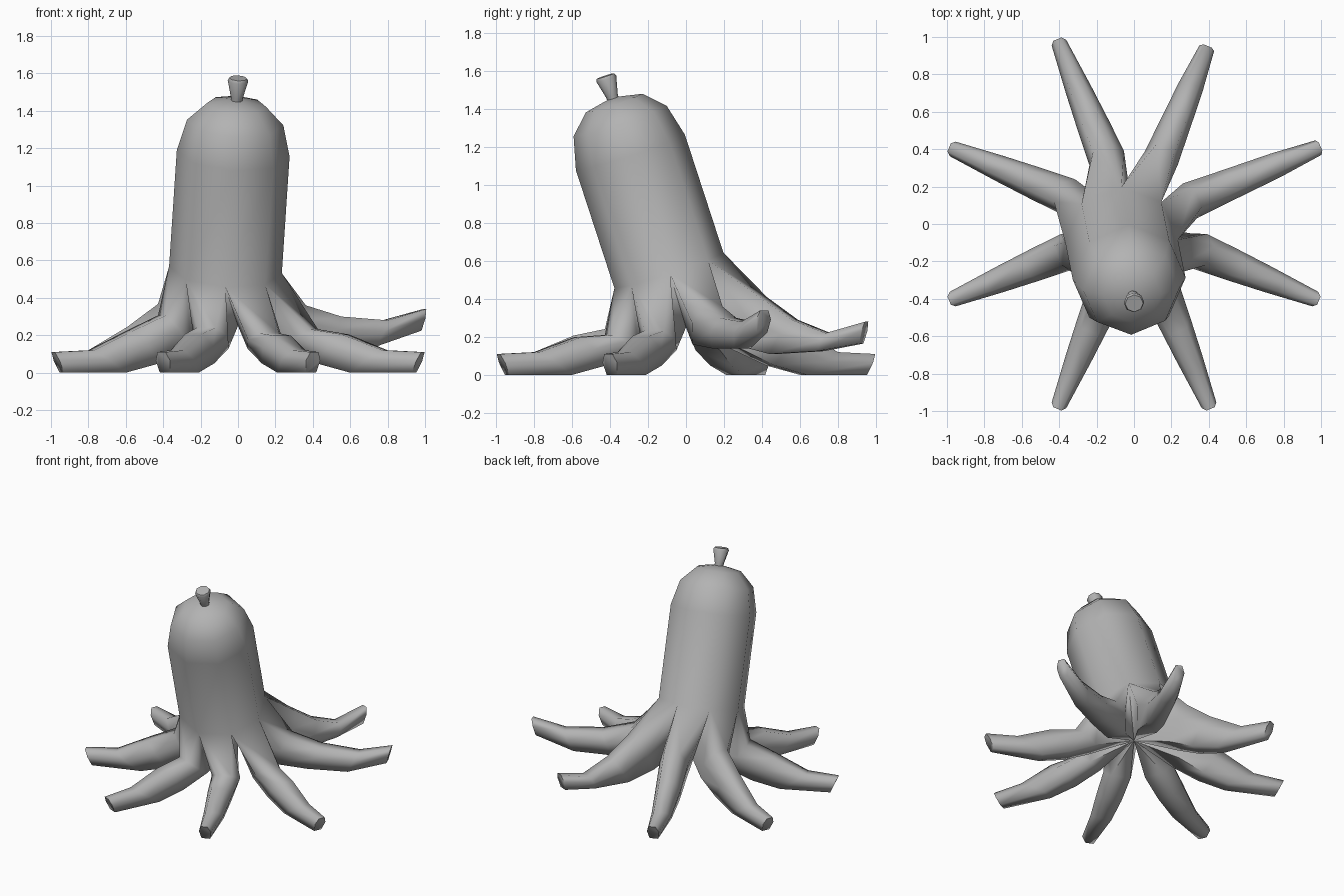
import bpy, bmesh
from math import sin, cos, pi, radians
from mathutils import Vector

if "Cube" in bpy.data.objects:
    bpy.data.objects.remove(bpy.data.objects["Cube"])

BASE = Vector((-0.067, -0.09, 0.55))            # where body splits into legs
AXIS = Vector((0.063, -0.31, 0.95)).normalized()  # lean of the body
U = Vector((1, 0, 0))
U = (U - AXIS * U.dot(AXIS)).normalized()
V = AXIS.cross(U)
GREY = bpy.data.materials.new("dark_grey")
GREY.diffuse_color = (0.45, 0.45, 0.45, 1)
GREY.use_nodes = True
GREY.node_tree.nodes["Principled BSDF"].inputs["Base Color"].default_value = GREY.diffuse_color


def ring(bm, t, r, n=8):
    c = BASE + AXIS * t
    return [bm.verts.new(c + (U * cos(2 * pi * k / n) + V * sin(2 * pi * k / n)) * r)
            for k in range(n)]


def bridge(bm, a, b):
    n = len(a)
    for i in range(n):
        j = (i + 1) % n
        vs = list(dict.fromkeys((a[i], a[j], b[j], b[i])))  # drops repeated corners
        if len(vs) > 2:
            bm.faces.new(vs)


def finish(bm, name, angle):
    bmesh.ops.recalc_face_normals(bm, faces=bm.faces)
    me = bpy.data.meshes.new(name)
    bm.to_mesh(me)
    bm.free()
    me.materials.append(GREY)
    ob = bpy.data.objects.new(name, me)
    bpy.context.collection.objects.link(ob)
    bpy.ops.object.select_all(action='DESELECT')
    ob.select_set(True)
    bpy.context.view_layer.objects.active = ob
    bpy.ops.object.shade_smooth_by_angle(angle=radians(angle))


# Leaning capsule body, open at the bottom
bm = bmesh.new()
rings = [ring(bm, t, r) for t, r in
         ((0, 0.302), (0.656, 0.302), (0.83, 0.258), (0.93, 0.157))]
for a, b in zip(rings, rings[1:]):
    bridge(bm, a, b)
tip = bm.verts.new(BASE + AXIS * 0.962)
for k in range(8):
    bm.faces.new((rings[-1][k], rings[-1][(k + 1) % 8], tip))

# Legs: each section is (top r, top z, bottom r, bottom z, half width)
RAISED = {
    0: [(.37, .36, .26, .16, .10), (.58, .30, .50, .14, .085),
        (.85, .28, .78, .14, .068), (1.08, .34, 1.05, .225, .042)],
    1: [(.44, .41, .30, .16, .095), (.62, .29, .50, .11, .083),
        (.81, .22, .77, .125, .068), (1.03, .28, 1.00, .165, .042)],
}
hub = bm.verts.new((0, 0, 0.25))                # all legs meet under the body
for k in range(8):
    a = radians(22.5 + 45 * k)
    out, side = Vector((cos(a), sin(a), 0)), Vector((-sin(a), cos(a), 0))
    lift = 0.08 * sin(a) - 0.04 * cos(a)
    flat = [(.44, .30 + lift, .30, .13, .10), (.62, .225 + lift * .3, .48, .05, .088),
            (.85, .12, .67, 0, .07), (1.07, .11, 1.02, 0, .042)]
    lo, hi = rings[0][k], rings[0][(k + 1) % 8]
    prev = [lo, lo, hi, hi, hub, hub]
    for rt, zt, rb, zb, w in RAISED.get(k, flat):
        top, bot = out * rt + Vector((0, 0, zt)), out * rb + Vector((0, 0, zb))
        cur = [bm.verts.new(bot.lerp(top, f) + side * w * s) for s, f in
               ((-1, .58), (-.55, 1), (.55, 1), (1, .58), (.7, 0), (-.7, 0))]
        bridge(bm, prev, cur)
        prev = cur
    bm.faces.new(prev)
finish(bm, "body_with_legs", 78)

# Small flared knot on top
bm = bmesh.new()
knot = [ring(bm, t, r) for t, r in ((0.93, 0.03), (0.97, 0.032), (1.065, 0.055), (1.08, 0.048))]
for a, b in zip(knot, knot[1:]):
    bridge(bm, a, b)
bm.faces.new(knot[0])
bm.faces.new(knot[-1])
finish(bm, "top_knot", 60)
